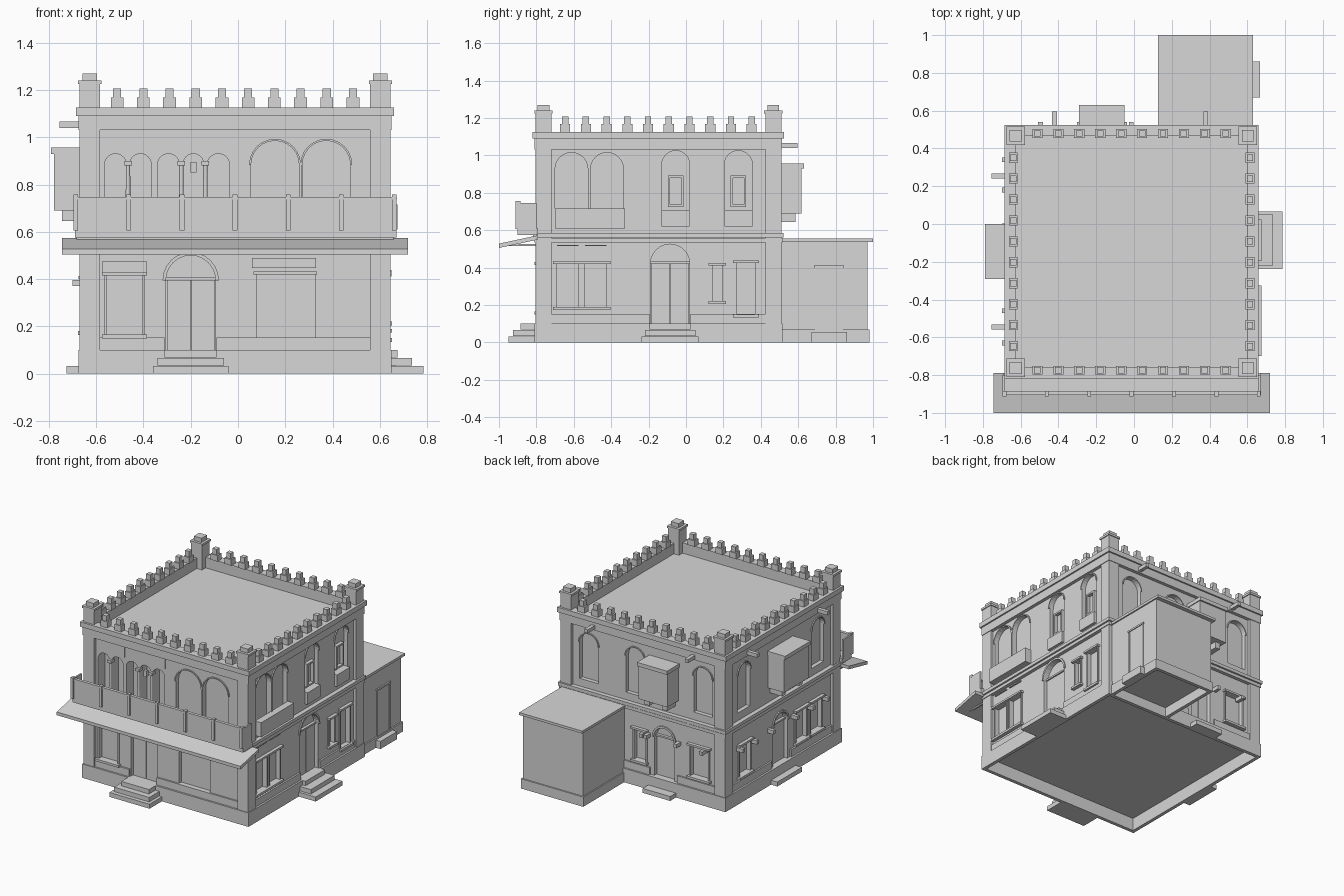
import bpy, bmesh, math
from mathutils import Vector

old = bpy.data.objects.get("Cube")
if old:
    bpy.data.objects.remove(old)

stone = bpy.data.materials.new("grey_stone")
stone.use_nodes = True
stone.diffuse_color = (0.68, 0.68, 0.68, 1)
stone.node_tree.nodes["Principled BSDF"].inputs["Base Color"].default_value = (0.68, 0.68, 0.68, 1)

# Each facade: u runs along the wall, d is the distance out from the pier plane
X0, X1, Y0, Y1 = -0.67, 0.645, -0.805, 0.51
SIDES = {
    "front": lambda u, d, z: Vector((u, Y0 - d, z)),
    "back": lambda u, d, z: Vector((u, Y1 + d, z)),
    "left": lambda u, d, z: Vector((X1 + d, u, z)),
    "right": lambda u, d, z: Vector((X0 - d, u, z)),
}
SPAN = {"front": (X0, X1), "back": (X0, X1), "left": (Y0, Y1), "right": (Y0, Y1)}
WALL = -0.02
cuts = []  # (side, outline, depth)


def finish(name, bm):
    bmesh.ops.recalc_face_normals(bm, faces=bm.faces)
    mesh = bpy.data.meshes.new(name)
    bm.to_mesh(mesh)
    bm.free()
    mesh.materials.append(stone)
    ob = bpy.data.objects.new(name, mesh)
    bpy.context.collection.objects.link(ob)
    return ob


def extrude(bm, side, pts, d0, d1):
    a, b = ([bm.verts.new(SIDES[side](u, d, z)) for u, z in pts] for d in (d0, d1))
    bm.faces.new(a)
    bm.faces.new(b)
    for i in range(len(pts)):
        j = (i + 1) % len(pts)
        bm.faces.new((a[i], a[j], b[j], b[i]))


def prism(name, side, pts, d0, d1):
    bm = bmesh.new()
    extrude(bm, side, pts, d0, d1)
    return finish(name, bm)


def rect(u0, u1, z0, z1):
    return [(u0, z0), (u1, z0), (u1, z1), (u0, z1)]


def arch(u0, u1, z0, z1, n=12):
    r, c = (u1 - u0) / 2, (u0 + u1) / 2
    curve = [(c + r * math.cos(math.pi * i / n), z1 - r + r * math.sin(math.pi * i / n)) for i in range(n + 1)]
    return [(u0, z0), (u1, z0)] + curve


def plate(name, side, u0, u1, z0, z1, d0, d1):
    return prism(name, side, rect(u0, u1, z0, z1), d0, d1)


def block(name, x0, x1, y0, y1, z0, z1):
    return plate(name, "left", y0, y1, z0, z1, x0 - X1, x1 - X1)


def hood(name, side, u0, u1, z1, w=0.014):
    # raised half ring over an arched opening
    outer = arch(u0 - w, u1 + w, 0, z1 + w)[2:]
    inner = arch(u0, u1, 0, z1)[2:]
    prism(name, side, outer + inner[::-1], -0.03, -0.012)


# ---- Main body, open plinth with a raised floor, belts, parapet ----
block("floor", X0 + 0.01, X1 - 0.01, Y0 + 0.01, Y1 - 0.01, 0.092, 0.1)
walls = block("walls", X0 - WALL, X1 + WALL, Y0 - WALL, Y1 + WALL, 0.1, 1.05)
block("lower_belt", X0 - 0.005, X1 + 0.005, Y0 - 0.005, Y1 + 0.005, 0.535, 0.557)
block("upper_belt", X0 - 0.012, X1 + 0.012, Y0 - 0.012, Y1 + 0.012, 0.562, 0.585)
for s, (a, b) in SPAN.items():
    plate(s + "_plinth", s, a - 0.005, b + 0.005, 0, 0.1, -0.02, 0.005)
    plate(s + "_frieze", s, a - 0.004, b + 0.004, 1.03, 1.09, -0.045, 0.004)
    plate(s + "_cornice", s, a - 0.015, b + 0.015, 1.09, 1.125, -0.045, 0.015)
    for i in range(10):
        c = (a + b) / 2 + (i - 4.5) * 0.1108
        plate(s + "_baluster_foot", s, c - 0.027, c + 0.027, 1.125, 1.168, -0.054, -0.008)
        plate(s + "_baluster_head", s, c - 0.017, c + 0.017, 1.168, 1.207, -0.047, -0.014)

# ---- Corner piers with caps ----
for cx in (X0 + 0.043, X1 - 0.043):
    for cy in (Y0 + 0.043, Y1 - 0.043):
        for part, h, z0, z1 in (("pier", 0.043, 0.1, 1.225), ("pier_cap", 0.049, 1.225, 1.24),
                                ("pier_knob", 0.031, 1.24, 1.27)):
            block(part, cx - h, cx + h, cy - h, cy + h, z0, z1)


# ---- Openings ----
def window(side, u0, u1, z0, z1):
    cuts.append((side, rect(u0, u1, z0, z1), -0.045))
    plate(side + "_sill", side, u0 - 0.015, u1 + 0.015, z0 - 0.016, z0, WALL - 0.01, 0.006)
    plate(side + "_lintel", side, u0 - 0.015, u1 + 0.015, z1, z1 + 0.014, WALL - 0.01, 0.004)
    for e in (u0 - 0.006, u1 - 0.006):
        plate(side + "_window_jamb", side, e, e + 0.012, z0, z1, -0.05, -0.012)


def door(side, u0, u1, z0, z1, steps):
    cuts.append((side, arch(u0, u1, z0, z1), -0.055))
    hood(side + "_door_hood", side, u0, u1, z1)
    c, spring = (u0 + u1) / 2, z1 - (u1 - u0) / 2
    for e in (u0 + 0.004, c + 0.001):
        w = c - u0 - 0.005
        plate(side + "_door_leaf", side, e, e + w, z0, spring, -0.06, -0.045)
    plate(side + "_transom", side, u0, u1, spring, spring + 0.012, -0.06, -0.035)
    for i, (half, out) in enumerate(steps):
        plate(side + "_step", side, c - half, c + half, i * 0.034, i * 0.034 + 0.032, -0.01, out)


def arched_recess(side, c, w, z0, z1):
    cuts.append((side, arch(c - w / 2, c + w / 2, z0, z1), -0.05))
    hood(side + "_window_hood", side, c - w / 2, c + w / 2, z1, 0.008)


def balcony_window(side, c, w=0.15, z0=0.62):
    arched_recess(side, c, w, z0, 1.025)
    plate(side + "_apron", side, c - w / 2, c + w / 2, z0, z0 + 0.085, -0.055, 0)
    for e in (c - 0.042, c + 0.03):
        plate(side + "_casement", side, e, e + 0.012, 0.73, 0.89, -0.055, -0.025)
    for z in (0.725, 0.88):
        plate(side + "_casement", side, c - 0.042, c + 0.042, z, z + 0.012, -0.055, -0.025)


def twin_arch(side, u0, u1, z0, z1):
    m, w = (u0 + u1) / 2, (u1 - u0) / 2 - 0.007
    for c in (u0 + w / 2, u1 - w / 2):
        arched_recess(side, c, w, z0, z1)
    plate(side + "_arch_post", side, m - 0.006, m + 0.006, z0, z1 - w / 2, -0.03, -0.012)


# Dado along the foot of each wall, broken at the doors
for s, gap in (("front", -0.2), ("left", -0.085), ("back", -0.17), ("right", -0.145)):
    a, b = SPAN[s]
    for u0, u1 in ((a, gap - 0.11), (gap + 0.11, b)):
        plate(s + "_dado", s, u0, u1, 0.1, 0.152, -0.03, -0.008)

# Front, ground floor
door("front", -0.305, -0.095, 0.1, 0.5, ((0.16, 0.145), (0.14, 0.12), (0.11, 0.08)))
window("front", -0.56, -0.4, 0.165, 0.415)
plate("front_sign_board", "front", -0.575, -0.385, 0.43, 0.475, -0.03, -0.012)
cuts.append(("front", rect(0.08, 0.325, 0.152, 0.42), -0.045))
plate("shop_lintel", "front", 0.065, 0.335, 0.42, 0.432, -0.03, -0.01)
plate("shop_sign_board", "front", 0.06, 0.33, 0.447, 0.49, -0.03, -0.012)

# Front, upper floor: loggia with columns, and a twin arch
for a, b in ((-0.565, -0.472), (-0.458, -0.367), (-0.34, -0.248), (-0.232, -0.145), (-0.131, -0.035)):
    cuts.append(("front", arch(a, b, 0.6, 0.93), -0.1))
for c in (-0.465, -0.24, -0.138):
    bm = bmesh.new()
    bmesh.ops.create_cone(bm, cap_ends=True, segments=12, radius1=0.011, radius2=0.009, depth=0.28)
    bmesh.ops.translate(bm, verts=bm.verts, vec=SIDES["front"](c, -0.016, 0.74))
    finish("loggia_column", bm)
    plate("column_capital", "front", c - 0.016, c + 0.016, 0.88, 0.9, -0.04, 0)
for a, b in ((-0.575, -0.35), (-0.342, -0.03)):
    plate("loggia_panel", "front", a, b, 0.945, 1.02, -0.024, -0.015)
plate("hanging_lamp", "front", -0.2, -0.176, 0.85, 0.895, -0.035, -0.012)
twin_arch("front", 0.055, 0.475, 0.6, 0.985)

# Left side
door("left", -0.19, 0.02, 0.1, 0.525, ((0.152, 0.14), (0.135, 0.09), (0.11, 0.03)))
for a, b, z0, z1 in ((-0.695, -0.57, 0.19, 0.42), (-0.545, -0.42, 0.19, 0.42),
                     (0.135, 0.2, 0.22, 0.41), (0.265, 0.375, 0.15, 0.425)):
    window("left", a, b, z0, z1)
for a in (-0.69, -0.54):
    plate("left_drip_mould", "left", a, a + 0.115, 0.515, 0.522, -0.03, -0.01)
twin_arch("left", -0.7, -0.335, 0.61, 1.015)
plate("left_balcony_box", "left", -0.7, -0.325, 0.61, 0.715, -0.02, 0.03)
for c in (-0.055, 0.28):
    balcony_window("left", c)

# Back
door("back", -0.25, -0.09, 0.1, 0.46, ((0.11, 0.07),))
window("back", -0.53, -0.38, 0.18, 0.4)
window("back", -0.03, 0.07, 0.18, 0.4)
for c in (-0.48, 0.06, 0.43):
    arched_recess("back", c, 0.15, 0.64, 0.98)

# Right side
door("right", -0.225, -0.065, 0.1, 0.46, ((0.14, 0.055),))
for a in (-0.61, -0.44, 0.2):
    window("right", a, a + 0.13, 0.18, 0.4)
for c in (-0.57, 0.27):
    arched_recess("right", c, 0.14, 0.64, 0.98)

# Small brackets, rain spouts and closed box bays
for s, us in (("right", (-0.63, -0.46, -0.28, -0.01, 0.18, 0.34)), ("back", (-0.495, -0.29, -0.05, -0.015))):
    for u in us:
        plate(s + "_bracket", s, u - 0.012, u + 0.012, 0.37, 0.397, -0.03, 0.03)
for s, us in (("right", (-0.545, 0.255)), ("back", (-0.42, 0.38))):
    for u in us:
        plate(s + "_spout", s, u - 0.013, u + 0.013, 1.04, 1.066, -0.03, 0.085)
for s, a, b in (("right", -0.29, 0.0), ("back", -0.29, -0.05)):
    plate(s + "_bay", s, a + 0.006, b - 0.006, 0.69, 0.935, -0.03, 0.108)
    plate(s + "_bay_roof", s, a, b, 0.93, 0.957, -0.03, 0.12)
    for u in (a + 0.05, b - 0.05):
        plate(s + "_bay_support", s, u - 0.02, u + 0.02, 0.645, 0.69, -0.03, 0.075)

# ---- Front balcony and awning ----
block("balcony_floor", -0.69, 0.67, -0.9, -0.79, 0.575, 0.612)
block("balcony_panel", -0.695, 0.67, -0.9, -0.888, 0.61, 0.742)
block("balcony_rail", -0.697, 0.672, -0.906, -0.884, 0.737, 0.748)
for x in (-0.695, 0.658):
    block("balcony_end_panel", x, x + 0.012, -0.9, -0.8, 0.61, 0.745)
for i in range(7):
    x = -0.686 + i * 0.2245
    block("balcony_post", x - 0.01, x + 0.01, -0.912, -0.885, 0.605, 0.757)
    block("awning_strut", x * 0.95 - 0.006, x * 0.95 + 0.006, -0.985, -0.79, 0.515, 0.525)
prism("awning", "left", [(-1.0, 0.505), (-0.79, 0.55), (-0.79, 0.573), (-1.0, 0.528)], -0.745 - X1, 0.72 - X1)

# ---- Rear annex on an open base ----
block("annex_back_base", 0.133, 0.63, 0.955, 0.98, 0, 0.07)
for x in (0.133, 0.605):
    block("annex_side_base", x, x + 0.025, 0.5, 0.98, 0, 0.07)
block("annex_walls", 0.142, 0.62, 0.5, 0.97, 0.07, 0.54)
block("annex_roof", 0.127, 0.63, 0.5, 1.0, 0.537, 0.555)
block("annex_door", 0.6, 0.624, 0.7, 0.83, 0.07, 0.4)
block("annex_door_head", 0.6, 0.63, 0.685, 0.845, 0.4, 0.412)
for y in (0.69, 0.83):
    block("annex_door_jamb", 0.6, 0.628, y, y + 0.01, 0.07, 0.4)
block("annex_step", 0.62, 0.667, 0.67, 0.86, 0, 0.055)

# ---- Cut the openings into the walls ----
bm = bmesh.new()
for side, pts, depth in cuts:
    extrude(bm, side, pts, depth, 0.06)
cutter = finish("opening_cutter", bm)
cutter.hide_render = True
mod = walls.modifiers.new("openings", "BOOLEAN")
mod.operation, mod.solver, mod.object = "DIFFERENCE", "EXACT", cutter
bpy.context.view_layer.objects.active = walls
bpy.ops.object.modifier_apply(modifier=mod.name)
bpy.data.objects.remove(cutter)
